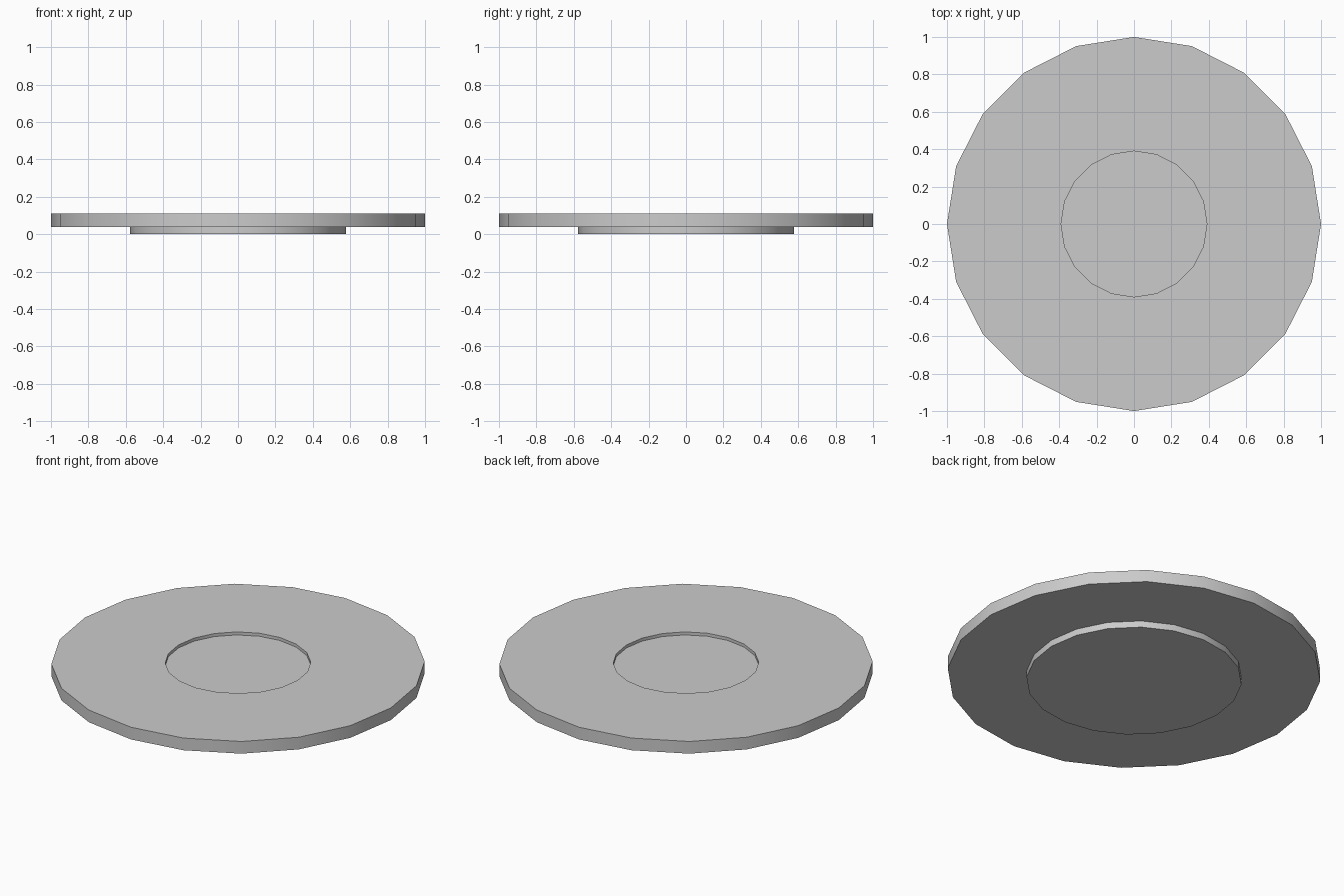
import bpy, bmesh, math

if "Cube" in bpy.data.objects:
    bpy.data.objects.remove(bpy.data.objects["Cube"])

SIDES = 20

# Profile (radius, height) from the foot up to the recess floor
profile = [(0.577, 0.0), (0.577, 0.038), (1.0, 0.038), (1.0, 0.11),
           (0.39, 0.11), (0.39, 0.092)]

bm = bmesh.new()
rings = []
for r, z in profile:
    rings.append([bm.verts.new((r * math.cos(2 * math.pi * i / SIDES),
                                r * math.sin(2 * math.pi * i / SIDES), z))
                  for i in range(SIDES)])

# Walls and flat rings between neighbouring profile points
for a, b in zip(rings, rings[1:]):
    for i in range(SIDES):
        j = (i + 1) % SIDES
        bm.faces.new((a[i], a[j], b[j], b[i]))

# Underside and recess floor
bm.faces.new(rings[0][::-1])
bm.faces.new(rings[-1])
bmesh.ops.recalc_face_normals(bm, faces=bm.faces)

mesh = bpy.data.meshes.new("plate")
bm.to_mesh(mesh)
bm.free()
plate = bpy.data.objects.new("plate", mesh)
bpy.context.collection.objects.link(plate)

# Smooth round walls, sharp rims
bpy.context.view_layer.objects.active = plate
plate.select_set(True)
bpy.ops.object.shade_smooth_by_angle(angle=math.radians(30))
